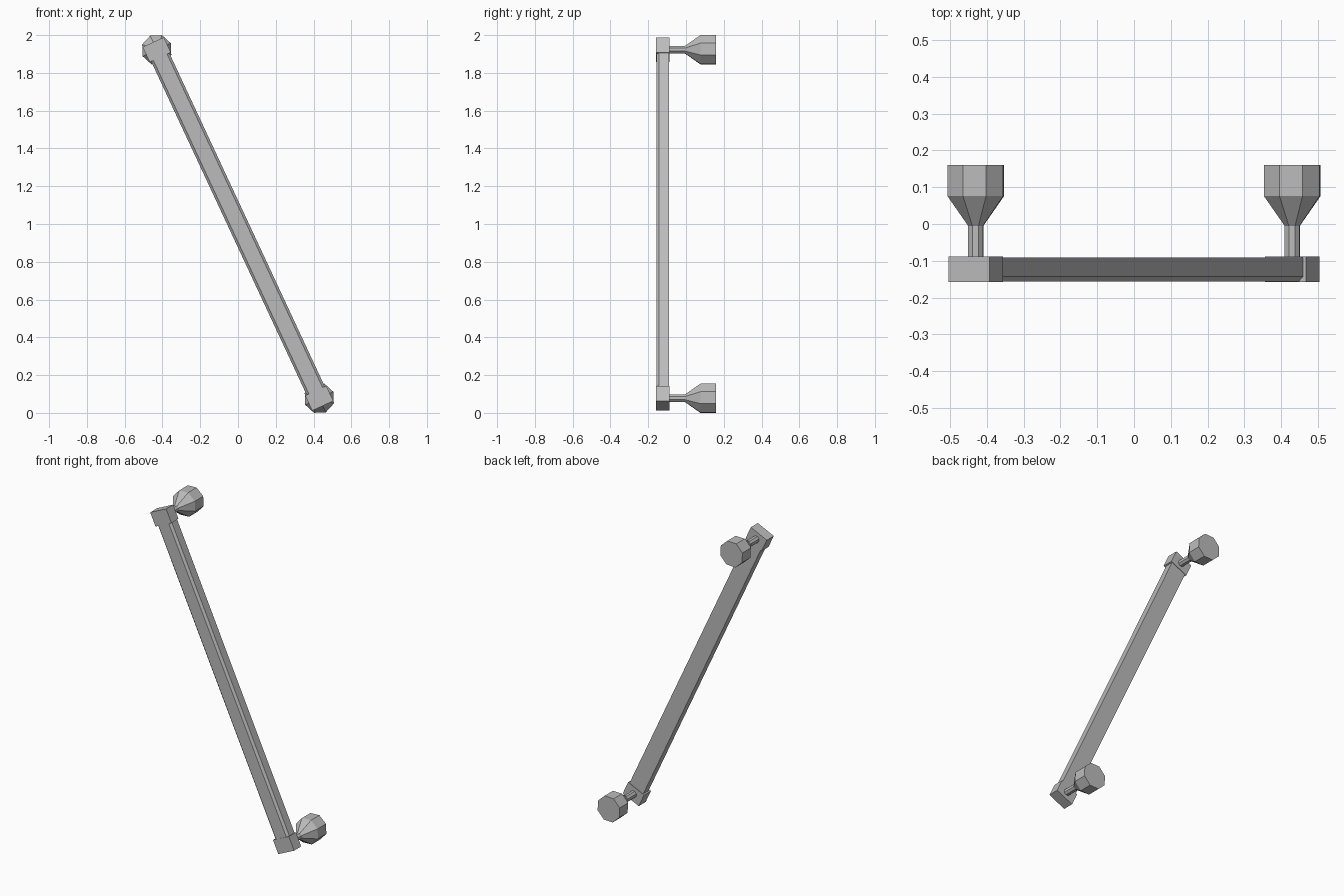
import bpy, bmesh
from math import sin, cos, pi, radians
from mathutils import Matrix

if "Cube" in bpy.data.objects:
    bpy.data.objects.remove(bpy.data.objects["Cube"])

metal = bpy.data.materials.new("grey metal")
metal.use_nodes = True
GREY = (0.5, 0.5, 0.5, 1)
metal.diffuse_color = GREY
metal.node_tree.nodes["Principled BSDF"].inputs["Base Color"].default_value = GREY

# Everything is built upright around the bar, then leaned over
LEAN = Matrix.Translation((0, 0, 1)) @ Matrix.Rotation(radians(-25), 4, 'Y')
REACH = 1.018      # bar centre to mount centre
BLOCK_H = 0.088


def loft(name, rings):
    """Skin equal-sided rings of points, with capped ends."""
    bm = bmesh.new()
    rows = [[bm.verts.new(p) for p in ring] for ring in rings]
    n = len(rows[0])
    for a, b in zip(rows, rows[1:]):
        for i in range(n):
            j = (i + 1) % n
            bm.faces.new((a[i], a[j], b[j], b[i]))
    bm.faces.new(rows[0])
    bm.faces.new(rows[-1])
    bmesh.ops.recalc_face_normals(bm, faces=bm.faces)
    bm.transform(LEAN)
    mesh = bpy.data.meshes.new(name)
    bm.to_mesh(mesh)
    bm.free()
    mesh.materials.append(metal)
    obj = bpy.data.objects.new(name, mesh)
    bpy.context.collection.objects.link(obj)
    return obj


def prism(name, outline, z0, z1):
    return loft(name, [[(x, y, z) for x, y in outline] for z in (z0, z1)])


# Grip bar with chamfered front edges
half = [(0.04, -0.156), (0.053, -0.143), (0.053, -0.091)]
bar_outline = half + [(-x, y) for x, y in reversed(half)]
end = REACH - BLOCK_H / 2
prism("grip_bar", bar_outline, -end, end)

# End blocks and eight-sided wall mounts
block_outline = [(-0.0615, -0.158), (0.0615, -0.158), (0.0615, -0.088), (-0.0615, -0.088)]
mount_profile = [(0.022, -0.088), (0.022, -0.005), (0.082, 0.076), (0.082, 0.16)]
for side, sign in (("upper", 1), ("lower", -1)):
    zc = sign * REACH
    prism(side + "_end_block", block_outline, zc - BLOCK_H / 2, zc + BLOCK_H / 2)
    loft(side + "_wall_mount",
         [[(r * cos(k * pi / 4), y, zc + r * sin(k * pi / 4)) for k in range(8)]
          for r, y in mount_profile])
